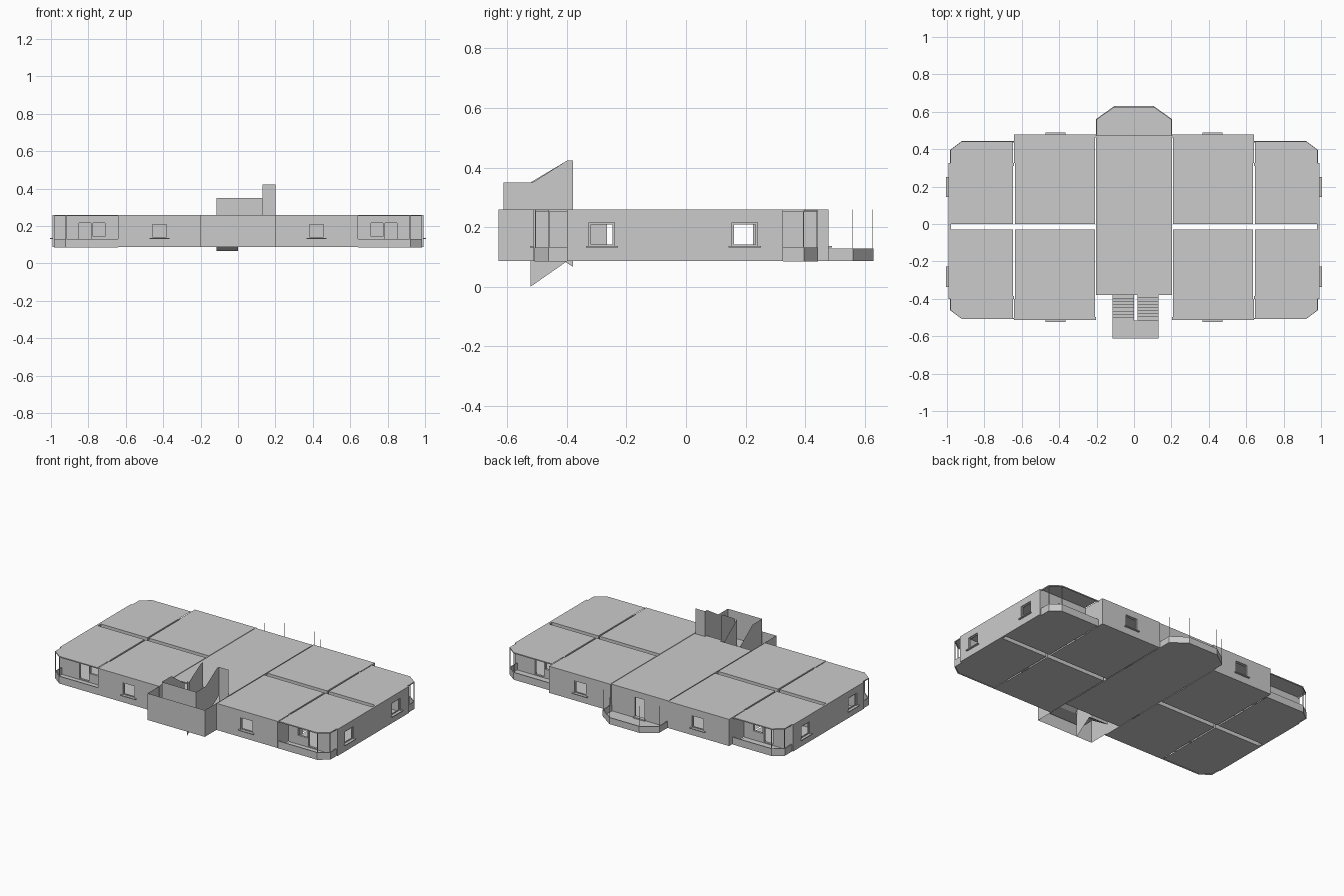
import bpy, bmesh
from mathutils import Vector

if "Cube" in bpy.data.objects:
    bpy.data.objects.remove(bpy.data.objects["Cube"])

Z0, Z1 = 0.087, 0.259      # storey floor and ceiling


def finish(name, bm):
    me = bpy.data.meshes.new(name)
    bmesh.ops.remove_doubles(bm, verts=bm.verts, dist=1e-5)
    bmesh.ops.recalc_face_normals(bm, faces=bm.faces)
    bm.to_mesh(me)
    bm.free()
    ob = bpy.data.objects.new(name, me)
    bpy.context.collection.objects.link(ob)
    return ob


def box(name, x0, x1, y0, y1, z0, z1):
    bm = bmesh.new()
    bmesh.ops.create_cube(bm, size=1)
    lo, hi = Vector((x0, y0, z0)), Vector((x1, y1, z1))
    for v in bm.verts:
        v.co = Vector([(lo[i] + hi[i]) / 2 + v.co[i] * (hi[i] - lo[i]) for i in range(3)])
    return finish(name, bm)


def plate(name, pts, z):
    bm = bmesh.new()
    bm.faces.new([bm.verts.new((x, y, z)) for x, y in pts])
    ob = finish(name, bm)
    if z < 0.2:
        return ob
    if ob.data.polygons[0].normal.z < 0:
        ob.data.flip_normals()
    return ob


def panel(name, axis, pos, u0, u1, z0=Z0, z1=Z1, holes=(), thick=0.0):
    """Upright wall at axis=pos running u0..u1, with rectangular holes;
    thick is signed and grows along the axis."""
    us = sorted({u0, u1, *[h[0] for h in holes], *[h[1] for h in holes]})
    zs = sorted({z0, z1, *[h[2] for h in holes], *[h[3] for h in holes]})
    bm = bmesh.new()
    for a, b in zip(us, us[1:]):
        for c, d in zip(zs, zs[1:]):
            m, n = (a + b) / 2, (c + d) / 2
            if any(h[0] < m < h[1] and h[2] < n < h[3] for h in holes):
                continue
            q = [(a, c), (b, c), (b, d), (a, d)]
            bm.faces.new([bm.verts.new((pos, u, z) if axis == 'x' else (u, pos, z)) for u, z in q])
    bmesh.ops.remove_doubles(bm, verts=bm.verts, dist=1e-5)
    if thick:
        r = bmesh.ops.extrude_face_region(bm, geom=bm.faces[:], use_keep_orig=True)
        d = Vector((thick, 0, 0) if axis == 'x' else (0, thick, 0))
        for v in r['geom']:
            if isinstance(v, bmesh.types.BMVert):
                v.co += d
    return finish(name, bm)


def ribbon(name, pts, z0, z1, t=0.0):
    """Parapet following a path, optionally thickened."""
    bm = bmesh.new()
    for (a, b), (c, d) in zip(pts, pts[1:]):
        bm.faces.new([bm.verts.new(p) for p in ((a, b, z0), (c, d, z0), (c, d, z1), (a, b, z1))])
    ob = finish(name, bm)
    if t:
        m = ob.modifiers.new("thick", 'SOLIDIFY')
        m.thickness, m.offset = t, 0
    return ob


def profile(name, yz, x0, x1=None):
    """Side profile: flat sheet at x0, or a solid from x0 to x1."""
    bm = bmesh.new()
    f = bm.faces.new([bm.verts.new((x0, y, z)) for y, z in yz])
    if x1 is not None:
        r = bmesh.ops.extrude_face_region(bm, geom=[f], use_keep_orig=True)
        for v in r['geom']:
            if isinstance(v, bmesh.types.BMVert):
                v.co.x = x1
    return finish(name, bm)


def window(axis, pos, out, c):
    """Sill and frame bars of a window centred at c in a wall at axis=pos."""
    def bar(name, n0, n1, u0, u1, z0, z1):
        n = sorted((pos + out * n0, pos + out * n1))
        if axis == 'x':
            box(name, *n, u0, u1, z0, z1)
        else:
            box(name, u0, u1, *n, z0, z1)
    a, b, w = c - 0.0425, c + 0.0425, 0.006
    bar("window_sill", -0.01, 0.012, c - 0.054, c + 0.054, 0.131, 0.136)
    for u in (a, b - w):
        bar("window_jamb", -0.012, -0.006, u, u + w, 0.136, 0.215)
    bar("window_head", -0.012, -0.006, a, b, 0.209, 0.215)
    bar("window_foot", -0.012, -0.006, a, b, 0.136, 0.142)


# Apartments: one per quarter, mirrored left and right
DOORS = [(-0.265, -0.2, Z0, 0.225), (0.15, 0.225, Z0, 0.225)]
for s in (-1, 1):
    def span(a, b):
        return tuple(sorted((s * a, s * b)))
    for side, inner, wing, end, rec, wy in ((-1, -0.03, -0.512, -0.505, -0.40, -0.2825),
                                            (1, 0.0, 0.478, 0.44, 0.325, 0.1975)):
        ch = end - side * 0.045
        door = [DOORS[0 if side < 0 else 1]]
        # floors and ceilings
        inner_room = [(s * 0.208, inner), (s * 0.637, inner), (s * 0.637, wing), (s * 0.208, wing)]
        end_room = [(s * 0.647, inner), (s * 0.99, inner), (s * 0.99, rec), (s * 0.98, rec),
                    (s * 0.98, ch), (s * 0.92, end), (s * 0.647, end)]
        for z, n in ((Z0, "floor"), (Z1, "ceiling")):
            plate("inner_room_" + n, inner_room, z)
            plate("end_room_" + n, end_room, z)
        # facade wall with window
        hole = [(s * 0.42 - 0.0425, s * 0.42 + 0.0425, 0.136, 0.215)]
        panel("facade_wall", 'y', wing, *span(0.203, 0.642), holes=hole, thick=-side * 0.016)
        window('y', wing, side, s * 0.42)
        # inner partitions either side of the narrow slits
        for x in (0.208, 0.637, 0.647):
            far = rec if x > 0.64 else wing
            panel("partition", 'x', s * x, *sorted((inner, far)), holes=door)
        panel("party_wall", 'y', inner, *span(0.208, 0.637))
        panel("party_wall", 'y', inner, *span(0.647, 0.985))
        panel("wing_return", 'x', s * 0.642, *sorted((rec, wing)), thick=-s * 0.005)
        # corner balcony: back wall, parapet, beam and posts
        dh = [(*span(0.785, 0.85), Z0 + 0.006, 0.215), (*span(0.71, 0.775), 0.145, 0.215)]
        panel("balcony_back_wall", 'y', rec, *span(0.642, 0.99), holes=dh, thick=-side * 0.014)
        path = [(s * 0.642, end), (s * 0.92, end), (s * 0.98, ch), (s * 0.98, rec)]
        ribbon("balcony_parapet", path, Z0 - 0.003, 0.131, 0.006)
        ribbon("balcony_beam", path, 0.252, Z1, 0.004)
        for px, py in path[1:3]:
            box("balcony_post", px - 0.002, px + 0.002, py - 0.002, py + 0.002, 0.131, Z1)
        window('x', s * 0.992, s, wy)
    # gable wall
    gh = [(y - 0.0425, y + 0.0425, 0.136, 0.215) for y in (-0.2825, 0.1975)]
    panel("gable_wall", 'x', s * 0.992, -0.40, 0.325, holes=gh, thick=-s * 0.014)
    # central hall side wall and stair tower side
    panel("hall_side_wall", 'x', s * 0.2, -0.38, 0.472, holes=DOORS)
    panel("stair_tower_side", 'x', s * 0.204, -0.63, -0.38)

# Central hall
hall = [(-0.204, -0.38), (0.204, -0.38), (0.204, 0.472), (-0.204, 0.472)]
plate("hall_floor", hall, Z0)
plate("hall_ceiling", hall, Z1)
panel("hall_back_wall", 'y', 0.472, -0.204, 0.204, holes=[(-0.035, 0.035, 0.095, 0.22)], thick=-0.014)
box("hall_back_doorstep", -0.04, 0.04, 0.465, 0.482, Z0, 0.095)
panel("hall_front_wall", 'y', -0.38, -0.204, 0.204, holes=[(-0.115, 0.13, Z0, 0.25)])

# Rear balcony
rear = [(-0.2, 0.472), (-0.2, 0.56), (-0.105, 0.627), (0.105, 0.627), (0.2, 0.56), (0.2, 0.472)]
plate("rear_balcony_floor", rear, Z0)
ribbon("rear_balcony_parapet", rear, Z0, 0.129, 0.006)
for x, y in rear[1:5]:
    box("rear_balcony_pole", x - 0.0012, x + 0.0012, y - 0.0012, y + 0.0012, 0.129, Z1)

# Stair tower front sheet
panel("stair_tower_front", 'y', -0.63, -0.204, 0.204)


# Two flights of stairs with a half landing
def flight(name, x0, x1, z_near, z_far, n=8):
    y0, y1 = -0.38, -0.515
    dy, dz = (y1 - y0) / n, (z_far - z_near) / n
    pts = [(y0, z_near)]
    for i in range(n):
        y, z = y0 + i * dy, z_near + (i + 1) * dz
        if dz > 0:
            pts += [(y, z), (y + dy, z)]
        else:
            pts += [(y + dy, z - dz), (y + dy, z)]
    profile(name, pts + [(y1, z_far - 0.02), (y0, z_near - 0.02)], x0, x1)


LAND = 0.173
flight("lower_flight", -0.115, 0.0, Z0, LAND)
flight("upper_flight", 0.018, 0.13, Z1, LAND)
box("half_landing", -0.115, 0.13, -0.613, -0.515, LAND - 0.02, LAND)
panel("landing_front_parapet", 'y', -0.613, -0.115, 0.13, LAND - 0.02, 0.35)
profile("upper_flight_side", [(-0.613, 0.153), (-0.613, 0.35), (-0.515, 0.35), (-0.4, 0.423),
                              (-0.38, 0.423), (-0.38, 0.24), (-0.515, 0.153)], 0.13)
profile("lower_flight_side", [(-0.613, 0.153), (-0.613, 0.35), (-0.515, 0.35), (-0.39, Z1),
                              (-0.38, Z1), (-0.38, 0.067), (-0.515, 0.153)], -0.115)
profile("lower_divider", [(-0.522, 0.0), (-0.4, 0.085), (-0.38, 0.085), (-0.38, Z1),
                          (-0.4, Z1), (-0.522, 0.35)], 0.002)
profile("upper_divider", [(-0.522, 0.16), (-0.38, 0.25), (-0.38, 0.423), (-0.4, 0.423), (-0.522, 0.35)], 0.016)
panel("upper_stair_screen", 'y', -0.38, 0.13, 0.2, Z1, 0.423)
